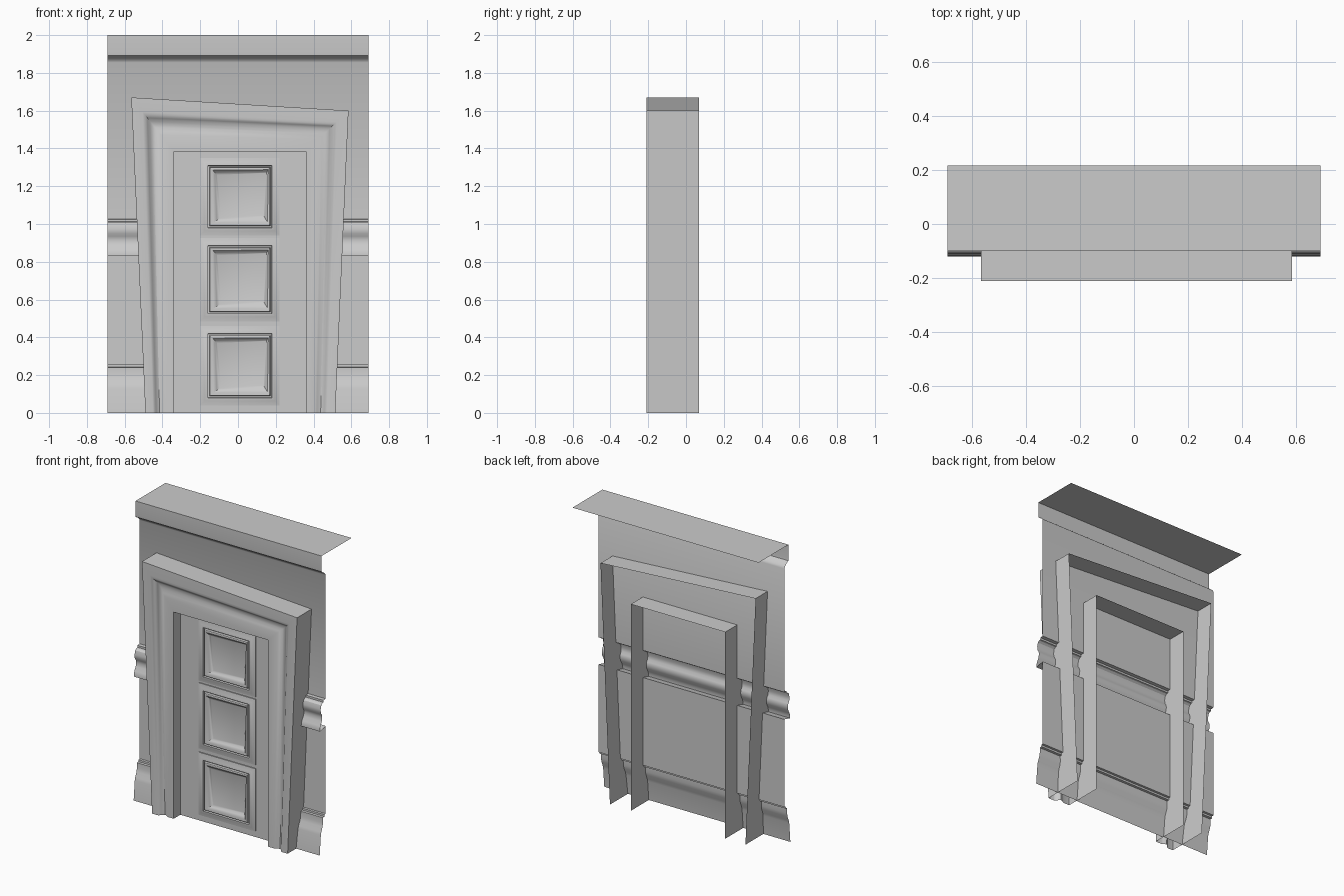
import bpy, math

if "Cube" in bpy.data.objects:
    bpy.data.objects.remove(bpy.data.objects["Cube"])


def loft(name, rings, closed=False, cap=False):
    """Skin consecutive point rows with quads, optionally closing rows and capping the last."""
    n = len(rings[0])
    verts = [p for r in rings for p in r]
    faces = []
    for i in range(len(rings) - 1):
        for j in range(n if closed else n - 1):
            k = (j + 1) % n
            faces.append((i * n + j, i * n + k, (i + 1) * n + k, (i + 1) * n + j))
    if cap:
        faces.append(tuple((len(rings) - 1) * n + j for j in range(n)))
    me = bpy.data.meshes.new(name)
    me.from_pydata(verts, [], faces)
    me.polygons.foreach_set("use_smooth", [True] * len(faces))
    me.set_sharp_from_angle(angle=math.radians(32))
    ob = bpy.data.objects.new(name, me)
    bpy.context.collection.objects.link(ob)
    return ob


def mix(a, b, t, y):
    """Row between two xz outlines at fraction t and depth y."""
    return [(p[0] + (q[0] - p[0]) * t, y, p[1] + (q[1] - p[1]) * t) for p, q in zip(a, b)]


def rect(x0, x1, z0, z1):
    return [(x0, z0), (x1, z0), (x1, z1), (x0, z1)]


# Wall sheet: one moulded profile (y, z) with baseboard, chair rail and cornice
WALL = -0.057
profile = [
    (-0.12, 0), (-0.108, 0.13), (-0.103, 0.15), (-0.09, 0.18), (-0.085, 0.205),
    (-0.085, 0.24), (-0.07, 0.242), (-0.07, 0.255), (WALL, 0.257),
    (WALL, 0.845), (-0.118, 0.83), (-0.118, 0.845), (-0.112, 0.865), (-0.098, 0.89),
    (-0.093, 0.915), (-0.098, 0.935), (-0.108, 0.95), (-0.11, 0.975), (-0.103, 1.0),
    (-0.092, 1.01), (-0.08, 1.012), (-0.08, 1.025), (WALL, 1.027),
    (WALL, 1.855), (-0.063, 1.868), (-0.078, 1.88), (-0.098, 1.893), (-0.1, 1.91),
    (-0.1, 2.0), (0.217, 2.0)]
loft("moulded_wall", [[(-0.69, y, z), (0.69, y, z)] for y, z in profile])

# Crooked door surround: skewed outer outline blended to straight inner opening
outer = [(-0.49, 0), (-0.565, 1.67), (0.585, 1.60), (0.515, 0)]
inner = [(-0.34, 0), (-0.34, 1.385), (0.36, 1.385), (0.36, 0)]
section = [(0, 0.07), (0, -0.21), (0.27, -0.21), (0.32, -0.207), (0.38, -0.196),
           (0.44, -0.185), (0.5, -0.18), (0.56, -0.182), (0.63, -0.19),
           (0.7, -0.195), (1, -0.195), (1, 0.07)]
loft("door_surround", [mix(outer, inner, t, y) for t, y in section])

# Door leaf
DOOR = -0.125
loft("door_leaf", [[(-0.34, DOOR, 0), (0.36, DOOR, 0)],
                   [(-0.34, DOOR, 1.385), (0.36, DOOR, 1.385)]])

# Three door panels: raised border, groove, then a crooked sunken field
for i, (z0, z1) in enumerate([(0.04, 0.46), (0.485, 0.925), (0.94, 1.35)]):
    a = rect(-0.20, 0.22, z0, z1)
    b = rect(-0.16, 0.18, z0 + 0.04, z1 - 0.04)
    c = rect(-0.145, 0.165, z0 + 0.055, z1 - 0.055)
    f = [(-0.09, z0 + 0.095), (0.135, z0 + 0.105), (0.15, z1 - 0.08), (-0.11, z1 - 0.09)]
    rows = [mix(a, b, t, y) for t, y in
            [(0, DOOR), (0, -0.131), (0.3, -0.134), (0.6, -0.14), (1, -0.143)]]
    rows += [mix(b, c, t, y) for t, y in [(0.15, -0.130), (0.6, -0.130), (0.75, -0.145)]]
    rows += [mix(c, f, t, y) for t, y in
             [(0, -0.147), (0.3, -0.146), (0.6, -0.137), (0.85, -0.130), (1, -0.128)]]
    loft(f"door_panel_{i + 1}", rows, closed=True, cap=True)
